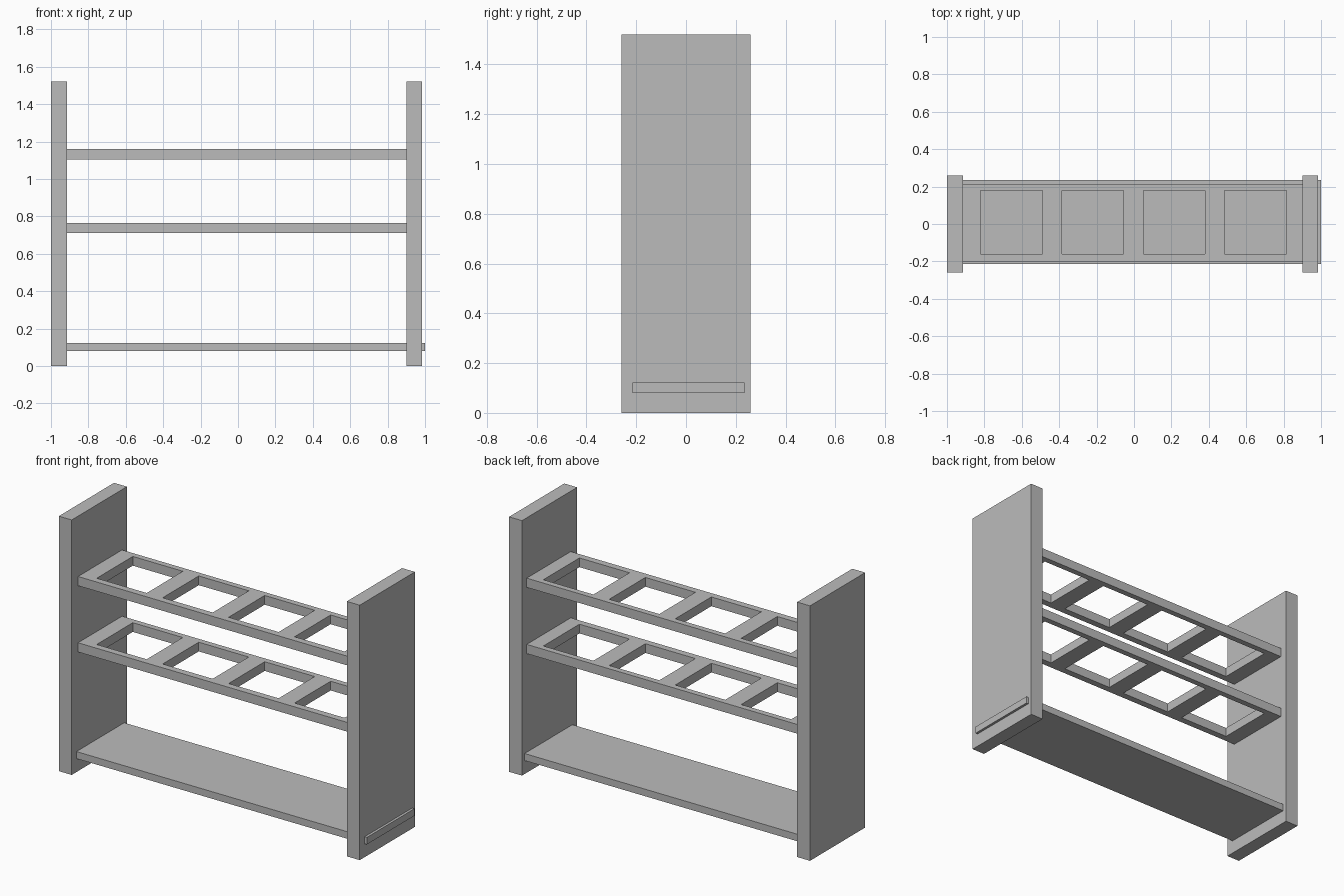
import bpy
import bmesh

cube = bpy.data.objects.get("Cube")
if cube:
    bpy.data.objects.remove(cube, do_unlink=True)

# Single plain grey finish
grey = bpy.data.materials.new("plain grey")
grey.use_nodes = True
colour = (0.5, 0.5, 0.5, 1.0)
grey.diffuse_color = colour
grey.node_tree.nodes["Principled BSDF"].inputs["Base Color"].default_value = colour


def panel(name, x_cuts, y_cuts, z_low, z_high):
    """Board cut into columns and rows; odd columns of the middle row are open."""
    bm = bmesh.new()
    grid = [[bm.verts.new((x, y, z_low)) for y in y_cuts] for x in x_cuts]
    for i in range(len(x_cuts) - 1):
        for j in range(len(y_cuts) - 1):
            if i % 2 == 1 and j == 1:
                continue
            bm.faces.new((grid[i][j], grid[i + 1][j],
                          grid[i + 1][j + 1], grid[i][j + 1]))
    # Thicken the flat sheet upwards
    lifted = bmesh.ops.extrude_face_region(bm, geom=bm.faces[:], use_keep_orig=True)
    top = [g for g in lifted["geom"] if isinstance(g, bmesh.types.BMVert)]
    bmesh.ops.translate(bm, verts=top, vec=(0, 0, z_high - z_low))
    bmesh.ops.recalc_face_normals(bm, faces=bm.faces[:])
    mesh = bpy.data.meshes.new(name)
    bm.to_mesh(mesh)
    bm.free()
    mesh.materials.append(grey)
    obj = bpy.data.objects.new(name, mesh)
    bpy.context.collection.objects.link(obj)
    return obj


# Upright side panels
for name, x in (("right_side_panel", -1.0), ("left_side_panel", 0.9)):
    panel(name, [x, x + 0.085], [-0.26, 0.26], 0, 1.52)

# Solid bottom shelf, its end passing through the left panel
panel("bottom_shelf", [-0.915, 1.0], [-0.215, 0.235], 0.08, 0.122)

# Two rack shelves, each with four square openings
hole_width, hole_pitch = 0.33, 0.435
rack_x = [-0.915]
for k in range(4):
    start = -0.82 + k * hole_pitch
    rack_x += [start, start + hole_width]
rack_x.append(0.9)
for name, z in (("middle_rack_shelf", 0.71), ("top_rack_shelf", 1.105)):
    panel(name, rack_x, [-0.2, -0.16, 0.18, 0.215], z, z + 0.055)
